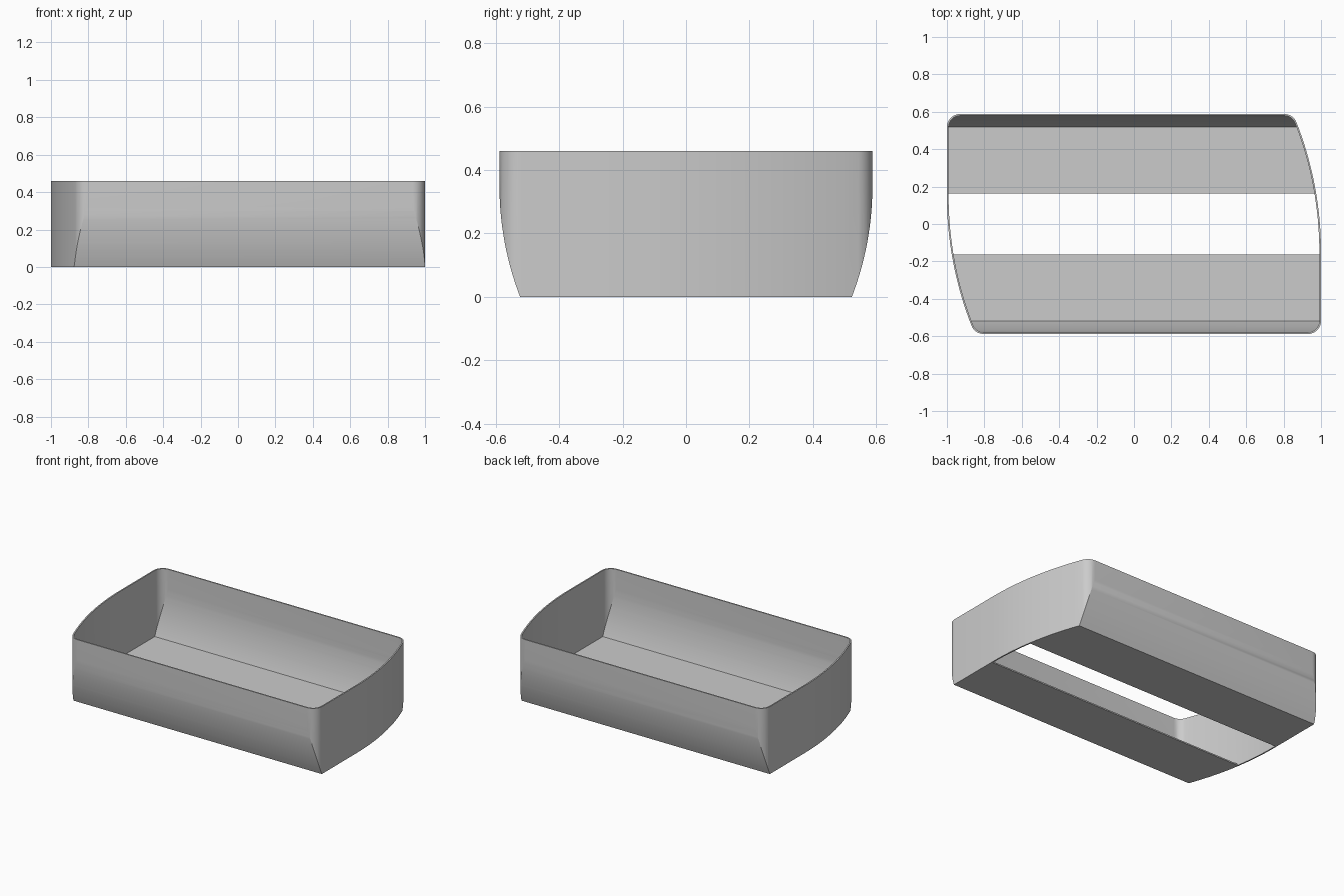
import bpy, bmesh, math
from mathutils import Vector

if "Cube" in bpy.data.objects:
    bpy.data.objects.remove(bpy.data.objects["Cube"], do_unlink=True)

HALF_W = 0.588      # half depth at the rim
HEIGHT = 0.46
WALL = 0.009
CORNER = 0.07       # rounded plan corners
BOW = 1.9           # radius of the bowed end walls
BOW_Y = -0.15       # where the bow leaves the straight part
CURVE_Z = 0.35      # height where the long walls become vertical
TUCK = 0.065        # how far the long walls tuck in at the base
SLOT = 0.163        # half width of the floor opening


def arc(cx, cy, r, a0, a1, n):
    return [(cx + r * math.cos(a0 + (a1 - a0) * i / n),
             cy + r * math.sin(a0 + (a1 - a0) * i / n)) for i in range(n + 1)]


def plan(inset):
    """Outline from above: one half, then the same half turned by 180 degrees."""
    r, big = CORNER - inset, BOW - inset
    corner_y = HALF_W - CORNER
    dy = corner_y - BOW_Y
    phi = math.asin(dy / (BOW - CORNER))
    cx = 1 - BOW + (BOW - CORNER) * math.cos(phi)
    half = arc(1 - BOW, BOW_Y, big, 0, phi, 16)
    half += arc(cx, corner_y, r, phi, math.pi / 2, 8)[1:]
    half += arc(CORNER - 1, corner_y, r, math.pi / 2, math.pi, 10)
    return half + [(-x, -y) for x, y in half]


def section(inset, top, slot):
    """Cross-section of the long walls, with an optional notch through the floor."""
    r = (CURVE_Z ** 2 + TUCK ** 2) / (2 * TUCK)
    w = HALF_W + 0.0005
    a0 = -math.asin((CURVE_Z - inset) / (r - inset))
    side = arc(w - r, CURVE_Z, r - inset, a0, 0, 14) + [(w - inset, top)]
    if slot:
        side = [(SLOT, -0.1), (SLOT, inset)] + side
    return side + [(-y, z) for y, z in reversed(side)]


def prism(name, points, lo, hi, axis):
    """Extrude a closed outline along x or z."""
    bm = bmesh.new()
    place = (lambda p: (lo, p[0], p[1])) if axis == "x" else (lambda p: (p[0], p[1], lo))
    face = bm.faces.new([bm.verts.new(place(p)) for p in points])
    ext = bmesh.ops.extrude_face_region(bm, geom=[face], use_keep_orig=True)
    move = Vector((hi - lo, 0, 0)) if axis == "x" else Vector((0, 0, hi - lo))
    bmesh.ops.translate(bm, vec=move,
                        verts=[g for g in ext["geom"] if isinstance(g, bmesh.types.BMVert)])
    bmesh.ops.recalc_face_normals(bm, faces=bm.faces)
    mesh = bpy.data.meshes.new(name)
    bm.to_mesh(mesh)
    bm.free()
    obj = bpy.data.objects.new(name, mesh)
    bpy.context.collection.objects.link(obj)
    return obj


def combine(obj, other, operation):
    """Apply a boolean and discard the second shape."""
    mod = obj.modifiers.new("cut", "BOOLEAN")
    mod.operation, mod.object, mod.solver = operation, other, "EXACT"
    bpy.ops.object.select_all(action="DESELECT")
    bpy.context.view_layer.objects.active = obj
    obj.select_set(True)
    bpy.ops.object.modifier_apply(modifier=mod.name)
    bpy.data.objects.remove(other, do_unlink=True)


# Solid outer form
tray = prism("tray", plan(0), -0.2, 1, "z")
combine(tray, prism("outer_section", section(0, HEIGHT, False), -2, 2, "x"), "INTERSECT")

# Hollow with the slot through the floor
cavity = prism("cavity", plan(WALL), -0.3, 1.5, "z")
combine(cavity, prism("inner_section", section(WALL, 1, True), -2, 2, "x"), "INTERSECT")
combine(tray, cavity, "DIFFERENCE")

# Plain grey finish
grey = bpy.data.materials.new("plain_grey")
grey.use_nodes = True
colour = (0.6, 0.6, 0.6, 1)
grey.diffuse_color = colour
grey.node_tree.nodes["Principled BSDF"].inputs["Base Color"].default_value = colour
tray.data.materials.clear()
tray.data.materials.append(grey)
for poly in tray.data.polygons:
    poly.material_index = 0

bpy.ops.object.select_all(action="DESELECT")
tray.select_set(True)
bpy.context.view_layer.objects.active = tray
bpy.ops.object.shade_smooth_by_angle(angle=math.radians(20))
